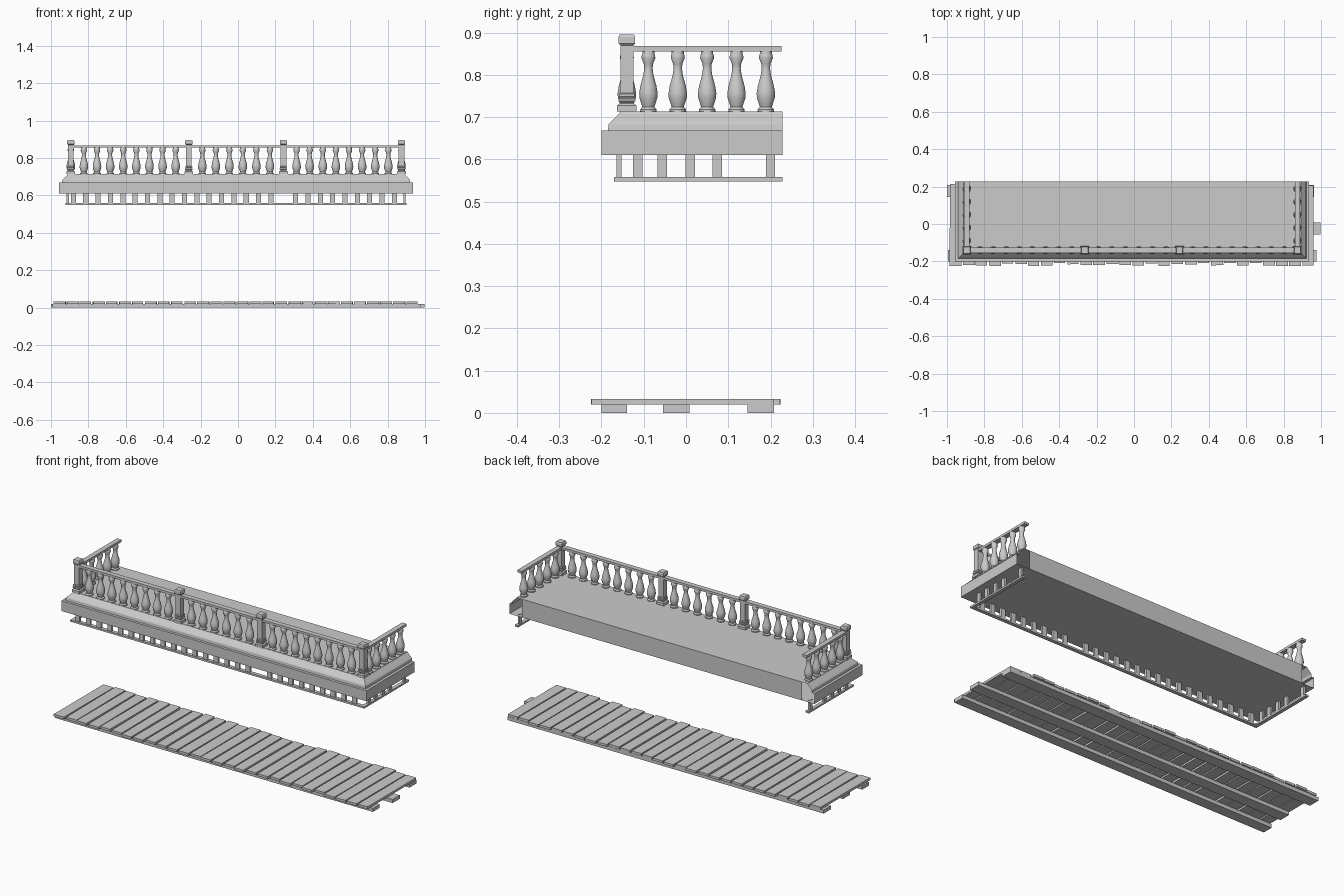
import bpy, math, random
from mathutils import Matrix

if "Cube" in bpy.data.objects:
    bpy.data.objects.remove(bpy.data.objects["Cube"])

random.seed(4)
CX = -0.01            # balcony centre line
BACK = 0.228          # open rear edge against the wall


def make(name, verts, faces, smooth=False):
    me = bpy.data.meshes.new(name)
    me.from_pydata(verts, [], faces)
    me.update()
    ob = bpy.data.objects.new(name, me)
    bpy.context.collection.objects.link(ob)
    if smooth:
        bpy.ops.object.select_all(action='DESELECT')
        ob.select_set(True)
        bpy.context.view_layer.objects.active = ob
        bpy.ops.object.shade_smooth_by_angle(angle=math.radians(40))
    return ob


def box(name, x0, x1, y0, y1, z0, z1, turn=0.0):
    cx, cy = (x0 + x1) / 2, (y0 + y1) / 2
    v = [(x - cx, y - cy, z) for z in (z0, z1)
         for x, y in ((x0, y0), (x1, y0), (x1, y1), (x0, y1))]
    f = [(3, 2, 1, 0), (4, 5, 6, 7), (0, 1, 5, 4), (1, 2, 6, 5), (2, 3, 7, 6), (3, 0, 4, 7)]
    ob = make(name, v, f)
    ob.matrix_world = Matrix.Translation((cx, cy, 0)) @ Matrix.Rotation(turn, 4, 'Z')
    return ob


def lathe(name, profile, n, start=0.0, scale=1.0, smooth=False):
    # profile of (radius, z) turned into n sides, capped at both ends
    v = [(r * scale * math.cos(start + math.tau * i / n),
          r * scale * math.sin(start + math.tau * i / n), z)
         for r, z in profile for i in range(n)]
    f = [(k * n + i, k * n + (i + 1) % n, (k + 1) * n + (i + 1) % n, (k + 1) * n + i)
         for k in range(len(profile) - 1) for i in range(n)]
    f += [tuple(reversed(range(n))), tuple(range(len(v) - n, len(v)))]
    return make(name, v, f, smooth)


def place(source, name, spots):
    # first spot takes the source, the rest share its mesh
    for i, (x, y) in enumerate(spots):
        ob = source
        if i:
            ob = bpy.data.objects.new(name, source.data)
            bpy.context.collection.objects.link(ob)
        ob.location = (x, y, 0)


# Plank deck: three bearers and a row of uneven boards
for y0, y1, x0, x1 in ((-0.20, -0.14, -0.995, 0.977),
                       (-0.055, 0.008, -0.98, 0.998),
                       (0.145, 0.208, -1.0, 0.962)):
    box("deck_bearer", x0, x1, y0, y1, 0.0, 0.02)
COUNT = 28
pitch = 1.955 / COUNT
for i in range(COUNT):
    x = -0.985 + i * pitch
    w = pitch - random.uniform(0.005, 0.012)
    box("deck_plank", x, x + w, -0.215 + random.uniform(-0.011, 0.008),
        0.214 + random.uniform(-0.008, 0.009), 0.02, 0.033, random.uniform(-0.009, 0.009))

# Balcony slab: moulded U-shaped edge with floor, underside and rear panel
profile = [(0, 0.61), (0, 0.668), (0.015, 0.668), (0.017, 0.683),
           (0.023, 0.690), (0.042, 0.709), (0.044, 0.713)]
v, f = [], []
for o, z in profile:
    h = 0.946 - o
    v += [(CX - h, BACK, z), (CX - h, -0.2 + o, z), (CX + h, -0.2 + o, z), (CX + h, BACK, z)]
for k in range(len(profile) - 1):
    for i in range(3):
        a = k * 4 + i
        f.append((a, a + 1, a + 5, a + 4))
t = len(v) - 4
f += [(t, t + 1, t + 2, t + 3), (3, 2, 1, 0)]
make("balcony_floor", v, f)
HW = 0.868
make("balcony_rear_panel",
     [(CX + HW, BACK, 0.61), (CX - HW, BACK, 0.61), (CX - HW, BACK, 0.713), (CX + HW, BACK, 0.713)],
     [(0, 1, 2, 3)])

# Dentil course below the slab
box("dentil_bar_front", CX - 0.912, CX + 0.912, -0.17, -0.15, 0.548, 0.558)
for s in (-1, 1):
    xa, xb = sorted((CX + s * 0.912, CX + s * 0.892))
    box("dentil_bar_side", xa, xb, -0.15, BACK, 0.548, 0.558)
    for y in (-0.114, -0.056, 0.01, 0.074, 0.2):
        xa, xb = sorted((CX + s * 0.906, CX + s * 0.894))
        box("dentil_side", xa, xb, y - 0.011, y + 0.011, 0.558, 0.613)
for i in range(27):
    if i == 17:
        continue
    x = -0.88 + 0.066 * i
    box("dentil_front", x - 0.0135, x + 0.0135, -0.165, -0.153, 0.558, 0.613)

# Square posts with stepped base and cap
SIDE, FRONT = 0.884, -0.14
post = lathe("post", [(0.023, 0.713), (0.023, 0.727), (0.017, 0.732), (0.017, 0.735),
                      (0.020, 0.738), (0.020, 0.743), (0.017, 0.745), (0.017, 0.747),
                      (0.0185, 0.749), (0.0185, 0.755), (0.0155, 0.757), (0.0155, 0.870),
                      (0.0195, 0.874), (0.0195, 0.890), (0.017, 0.895)],
             4, math.pi / 4, math.sqrt(2))
POSTS = [CX - SIDE, CX - 0.253, CX + 0.253, CX + SIDE]
place(post, "post", [(x, FRONT) for x in POSTS])

# Turned balusters
spots = []
for x0, x1, n in zip(POSTS, POSTS[1:], (8, 6, 8)):
    step = (x1 - x0) / (n + 1)
    spots += [(x0 + step * (i + 1), FRONT) for i in range(n)]
for s in (-1, 1):
    spots += [(CX + s * SIDE, -0.089 + 0.0695 * i) for i in range(5)]
baluster = lathe("baluster", [(0.0205, 0.713), (0.0205, 0.718), (0.015, 0.724), (0.017, 0.730),
                              (0.0225, 0.746), (0.0228, 0.757), (0.020, 0.774), (0.0125, 0.800),
                              (0.0105, 0.815), (0.0115, 0.826), (0.0175, 0.840), (0.0165, 0.846),
                              (0.015, 0.850), (0.015, 0.856)], 10, smooth=True)
place(baluster, "baluster", spots)

# Handrails
box("front_rail", POSTS[0], POSTS[-1], FRONT - 0.014, FRONT + 0.014, 0.855, 0.868)
for s in (-1, 1):
    x = CX + s * SIDE
    box("side_rail", x - 0.014, x + 0.014, FRONT + 0.014, 0.226, 0.855, 0.868)
